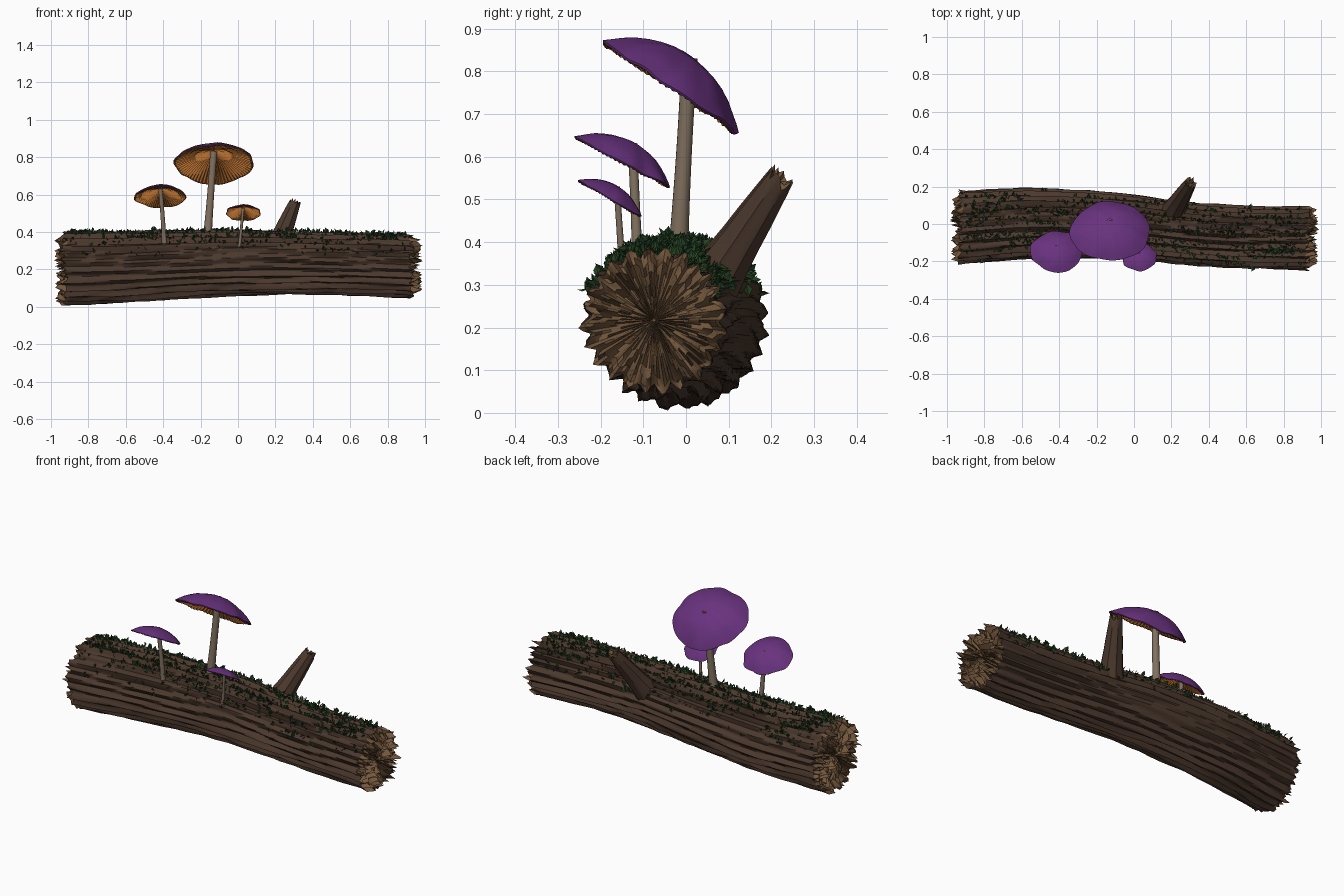
import bpy, math, random
from mathutils import Vector, noise, Matrix

if "Cube" in bpy.data.objects:
    bpy.data.objects.remove(bpy.data.objects["Cube"])

random.seed(7)
TAU = math.tau


def material(name, rgb):
    m = bpy.data.materials.new(name)
    m.diffuse_color = (*rgb, 1)
    m.use_nodes = True
    m.node_tree.nodes["Principled BSDF"].inputs["Base Color"].default_value = m.diffuse_color
    return m


BARK = material("bark", (0.070, 0.040, 0.026))
WOOD = material("raw_wood", (0.17, 0.095, 0.045))
PURPLE = material("cap_purple", (0.14, 0.032, 0.21))
ORANGE = material("gill_orange", (0.42, 0.14, 0.025))
CREAM = material("stem_cream", (0.22, 0.165, 0.115))
GREEN = material("moss_green", (0.018, 0.055, 0.016))


def build(name, verts, faces, mats, ids=None, angle=40):
    me = bpy.data.meshes.new(name)
    me.from_pydata(verts, [], faces)
    for m in mats:
        me.materials.append(m)
    if ids:
        me.polygons.foreach_set("material_index", ids)
    ob = bpy.data.objects.new(name, me)
    bpy.context.collection.objects.link(ob)
    if angle:
        bpy.ops.object.select_all(action='DESELECT')
        ob.select_set(True)
        bpy.context.view_layer.objects.active = ob
        bpy.ops.object.shade_smooth_by_angle(angle=math.radians(angle))
    return ob


def loft(name, rings, mats, mat_of=lambda i: 0, angle=40):
    """Skin a list of equal closed rings, closing both ends."""
    n = len(rings[0])
    verts = [v for r in rings for v in r]
    faces, ids = [], []
    for i in range(len(rings) - 1):
        for j in range(n):
            k = (j + 1) % n
            faces.append((i*n + j, i*n + k, (i+1)*n + k, (i+1)*n + j))
            ids.append(mat_of(i))
    faces += [tuple(range(n))[::-1], tuple(range(len(verts) - n, len(verts)))]
    ids += [mat_of(0), mat_of(len(rings) - 2)]
    return build(name, verts, faces, mats, ids, angle)


# ---- log: x, centre y, centre z, outer radius
KEYS = [(-0.95, -0.022, 0.205, 0.200), (-0.6, 0.002, 0.212, 0.193), (-0.3, 0.0, 0.225, 0.187),
        (0.0, -0.018, 0.235, 0.180), (0.3, -0.052, 0.235, 0.172), (0.6, -0.070, 0.228, 0.171),
        (0.95, -0.075, 0.217, 0.174)]


def spine(x):
    x = max(-0.95, min(0.95, x))
    i = max(k for k in range(len(KEYS) - 1) if KEYS[k][0] <= x)
    p = [KEYS[max(0, min(len(KEYS) - 1, i + d))] for d in (-1, 0, 1, 2)]
    t = (x - p[1][0]) / (p[2][0] - p[1][0])
    return [0.5 * (2*b + (c-a)*t + (2*a-5*b+4*c-d)*t*t + (3*b-a-3*c+d)*t**3)
            for a, b, c, d in list(zip(*p))[1:]]


def bark_point(x, a, lift=0.0):
    """Point on the ridged bark; a is measured from straight up towards +y."""
    cy, cz, r = spine(x)
    s, c = math.sin(a), math.cos(a)
    w = a + 0.11 * noise.noise((x*2.2, s*1.5, c*1.5))
    tri = math.asin(abs(math.sin(w * 12))) / (math.pi / 2)
    deep = 0.024 + 0.012 * noise.noise((x*2, s*4 + 5, c*4))
    rr = r - deep * (1 - tri) + 0.007 * noise.noise((x*3, s*5, c*5 + 9)) + lift
    return Vector((x, cy + rr * s, cz + rr * c))


N = 120
ANG = [TAU * j / N for j in range(N)]


def end_rings(sign):
    """Splintered cross-section, from the rim to the middle."""
    cy, cz, _ = spine(sign * 0.95)
    out = []
    for f in (1.0, 0.93, 0.82, 0.68, 0.52, 0.34, 0.16, 0.02):
        ring = []
        for j, a in enumerate(ANG):
            p = bark_point(sign * 0.93, a)
            fold = 0.014 * math.sin(j * TAU / 5 + f * 14)
            x = 0.925 + fold + random.uniform(-0.012, 0.012)
            g = f
            if f == 1.0:
                x = 0.93 + random.uniform(-0.02, 0.012)
                g = 1 + random.uniform(-0.03, 0.04)
            elif f > 0.3 and random.random() < 0.12:
                x = random.uniform(0.95, 0.985 if random.random() < .9 else 1.0)
            if f < 0.1:
                x = 0.92
            ring.append((sign * x, cy + (p.y - cy) * g, max(0, cz + (p.z - cz) * g)))
        out.append(ring)
    return out


left, right = end_rings(-1)[::-1], end_rings(1)
body = [[bark_point(-0.90 + 1.8 * i / 72, a) for a in ANG] for i in range(73)]
nl, nb = len(left), len(body)
loft("log", left + body + right, [BARK, WOOD],
     lambda i: 0 if nl - 1 <= i < nl + nb else 1, 50)


# ---- tubes along a path
def frame(d):
    return d.to_track_quat('Z', 'Y').to_matrix()


def circle(c, rot, r, n, jag=0.0):
    return [c + rot @ Vector((r * math.cos(TAU*j/n), r * math.sin(TAU*j/n),
                              random.uniform(-jag, jag))) for j in range(n)]


# ---- broken branch stub
b0, b1 = Vector((0.205, 0.065, 0.31)), Vector((0.302, 0.222, 0.552))
rot = frame(b1 - b0)
rings = []
for t, r in ((0, 0.066), (0.2, 0.056), (0.4, 0.049), (0.6, 0.044), (0.8, 0.038), (0.93, 0.034)):
    ring = circle(b0.lerp(b1, t), rot, r, 24)
    rings.append([p + (p - b0.lerp(b1, t)) * (0.05 * math.sin(j * 2.1)) for j, p in enumerate(ring)])
rings.append(circle(b1, rot, 0.031, 24, 0.018))
rings.append(circle(b1 - (b1 - b0) * 0.03, rot, 0.019, 24, 0.010))
rings.append(circle(b1 - (b1 - b0) * 0.03, rot, 0.002, 24))
loft("branch_stub", rings, [BARK, WOOD], lambda i: 1 if i >= 6 else 0)


# ---- mushrooms
def mushroom(name, centre, rx, ry, h, tilt, base, rs, seed):
    n = 128
    mat = Matrix.Translation(centre) @ Matrix.Rotation(-math.radians(tilt), 4, 'X')

    def place(f, a, drop):
        c, s = math.cos(a), math.sin(a)
        wave = noise.noise((c*1.8 + seed, s*1.8, seed))
        g = f * (1 + 0.10 * wave * f)
        z = h * (1 - f ** 2.2) + 0.10 * h * f**3 * noise.noise((c*2, s*2 + seed, 3)) - drop
        z += 0.05 * h * noise.noise((c*f*4, s*f*4, seed))
        return mat @ Vector((rx * g * c, ry * g * s, z))

    angs = [TAU * j / n for j in range(n)]
    top = [[place(f, a, 0) for a in angs]
           for f in (0.01, 0.12, 0.25, 0.4, 0.55, 0.7, 0.82, 0.92, 0.98, 1.0)]
    lip = [[place(0.985, a, 0.035 * rx) for a in angs]]
    # pleated gills under the cap
    gills = [[place(f, a, rx * (0.05 + (d if j % 2 else 0))) for j, a in enumerate(angs)]
             for f, d in ((0.95, 0.03), (0.8, 0.07), (0.6, 0.08), (0.4, 0.07), (0.2, 0.04), (0.03, 0))]
    k = len(top)
    loft(name + "_cap", (top + lip + gills)[::-1], [PURPLE, ORANGE],
         lambda i: 1 if i < len(gills) else 0, 35)
    # stem, gently curved
    b, e = Vector(base), mat @ Vector((0, 0, h * 0.93))
    bend = (b + e) / 2 + Vector((0.05 * (b.x - e.x) + 0.15 * rs, 0, 0))
    stem = []
    for i in range(9):
        t = i / 8
        p = b * (1-t)**2 + bend * 2*t*(1-t) + e * t*t
        d = (bend - b) * (1-t) + (e - bend) * t
        stem.append(circle(p, frame(d), rs * (1.15 - 0.25*t + 0.15*(2*t-1)**2), 16))
    loft(name + "_stem", stem, [CREAM])


mushroom("large_mushroom", (-0.13, -0.036, 0.765), 0.21, 0.188, 0.085, 34, (-0.163, -0.018, 0.38), 0.018, 1.3)
mushroom("medium_mushroom", (-0.415, -0.148, 0.588), 0.135, 0.123, 0.052, 28, (-0.393, -0.112, 0.325), 0.011, 4.7)
mushroom("small_mushroom", (0.028, -0.178, 0.502), 0.092, 0.085, 0.034, 30, (0.008, -0.148, 0.32), 0.0075, 8.1)


# ---- moss: small folded leaves scattered in patches over the top of the log
verts, faces = [], []
count = 0
while count < 1500:
    x, a = random.uniform(-0.9, 0.9), random.gauss(0, 0.62)
    if abs(a) > 1.25 or noise.noise((x * 3.2, a * 5, 2)) < random.uniform(-0.25, 0.3):
        continue
    p = bark_point(x, a, -0.004)
    out = Vector((0, math.sin(a), math.cos(a)))
    d = (out + Vector([random.uniform(-0.9, 0.9) for _ in range(3)])).normalized()
    side = d.cross(Vector([random.uniform(-1, 1) for _ in range(3)])).normalized()
    fold = d.cross(side)
    L = random.uniform(0.018, 0.034)
    i = len(verts)
    verts += [p, p + d*L*0.45 + side*L*0.36 + fold*L*0.12, p + d*L,
              p + d*L*0.45 - side*L*0.36 + fold*L*0.12]
    faces += [(i, i+1, i+2), (i, i+2, i+3)]
    count += 1
build("moss", verts, faces, [GREEN], angle=0)
